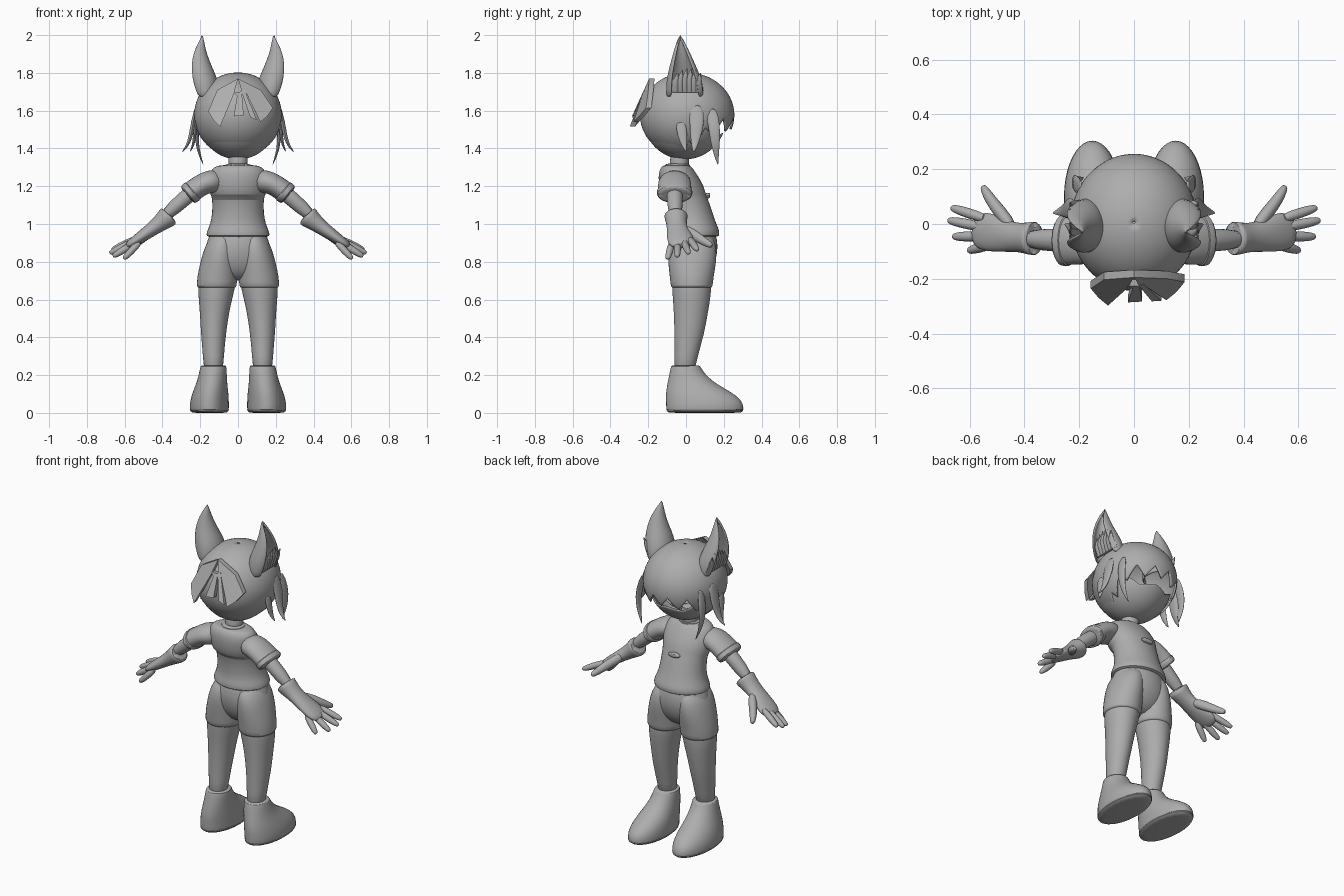
import bpy, bmesh, math
from mathutils import Vector as V

grey = bpy.data.materials.new("plain grey")
grey.diffuse_color = (0.42, 0.42, 0.42, 1)


def finish(name, bm, mirror=False, subsurf=1, thick=0, angle=50):
    bmesh.ops.recalc_face_normals(bm, faces=bm.faces)
    me = bpy.data.meshes.new(name)
    bm.to_mesh(me)
    bm.free()
    ob = bpy.data.objects.new(name, me)
    bpy.context.collection.objects.link(ob)
    me.materials.append(grey)
    bpy.context.view_layer.objects.active = ob
    ob.select_set(True)
    bpy.ops.object.shade_smooth_by_angle(angle=math.radians(angle))
    ob.select_set(False)
    if mirror:
        ob.modifiers.new("mirror", 'MIRROR').use_mirror_merge = False
    if thick:
        s = ob.modifiers.new("thickness", 'SOLIDIFY')
        s.thickness, s.offset = thick, -1
    if subsurf:
        m = ob.modifiers.new("smooth", 'SUBSURF')
        m.levels = m.render_levels = subsurf
    return ob


def skin(bm, rows, closed=True, caps=True):
    """Join rows of points into a surface."""
    vs = [[bm.verts.new(p) for p in r] for r in rows]
    n = len(rows[0])
    for a, b in zip(vs, vs[1:]):
        for i in range(n if closed else n - 1):
            j = (i + 1) % n
            bm.faces.new((a[i], a[j], b[j], b[i]))
    if caps:
        bm.faces.new(vs[0])
        bm.faces.new(vs[-1])


def oval(c, u, v, n=20, a0=0, a1=360):
    closed = a1 - a0 == 360
    steps = n if closed else n - 1
    angs = [math.radians(a0 + (a1 - a0) * i / steps) for i in range(n)]
    return [V(c) + V(u) * math.cos(a) + V(v) * math.sin(a) for a in angs]


def stack(name, rings, **kw):
    """Horizontal rings: x, y, z, x radius, y radius."""
    bm = bmesh.new()
    skin(bm, [oval((x, y, z), (rx, 0, 0), (0, ry, 0)) for x, y, z, rx, ry in rings])
    return finish(name, bm, **kw)


def add_tube(bm, pts, n=12, ref=(0, 1, 0)):
    """Tube along points: x, y, z, radius along ref, other radius."""
    P = [V(p[:3]) for p in pts]
    rows = []
    for i, p in enumerate(pts):
        t = (P[min(i + 1, len(P) - 1)] - P[max(i - 1, 0)]).normalized()
        u = (V(ref) - t * t.dot(V(ref))).normalized()
        rows.append(oval(P[i], u * p[3], t.cross(u) * p[4], n))
    skin(bm, rows)


def tube(name, pts, n=16, ref=(0, 1, 0), **kw):
    bm = bmesh.new()
    add_tube(bm, pts, n, ref)
    return finish(name, bm, mirror=True, **kw)


# legs, shorts and hips
stack("leg", [(.13, -.01, .2, .05, .055), (.13, 0, .3, .056, .062), (.13, .018, .42, .067, .08),
              (.125, .025, .52, .077, .09), (.12, .03, .6, .089, .1), (.111, .03, .69, .104, .108),
              (.1, .03, .78, .09, .1)], mirror=True)
stack("shorts_leg", [(.113, .03, .66, .1, .106), (.113, .03, .665, .107, .112), (.11, .03, .72, .108, .117),
                     (.1, .033, .8, .1, .13), (.09, .033, .88, .088, .132), (.075, .035, .96, .06, .1)],
      mirror=True)
stack("hips", [(0, .03, .7, .08, .05), (0, .035, .75, .16, .1), (0, .037, .82, .19, .128),
               (0, .037, .89, .172, .134), (0, .04, .95, .15, .12), (0, .03, 1, .13, .1)])

# boots, with toes turned slightly outward
stack("boot", [(.15, .1, 0, .085, .19), (.152, .1, .003, .106, .208), (.152, .1, .05, .105, .208),
               (.148, .082, .09, .1, .192), (.143, .05, .13, .09, .155), (.137, .02, .17, .08, .117),
               (.132, .002, .22, .073, .088), (.13, -.002, .25, .069, .078), (.13, -.002, .252, .06, .068)],
      mirror=True)
stack("boot_sole", [(.152, .1, 0, .1, .205), (.152, .1, .02, .108, .21), (.152, .1, .022, .1, .2)], mirror=True)

# shirt with flared hem and raised yoke
stack("shirt", [(0, .035, .93, .155, .125), (0, .038, .935, .172, .14), (0, .04, .965, .166, .14),
                (0, .037, 1.0, .148, .125), (0, .025, 1.06, .137, .117), (0, .008, 1.14, .138, .107),
                (0, -.012, 1.148, .147, .122), (0, -.024, 1.2, .156, .12), (0, -.04, 1.25, .156, .108),
                (0, -.05, 1.288, .143, .092), (0, -.05, 1.31, .115, .075), (0, -.05, 1.312, .07, .06)])
stack("collar", [(0, -.045, 1.29, .08, .078), (0, -.045, 1.318, .068, .066), (0, -.045, 1.32, .05, .05)])
stack("neck", [(0, -.038, 1.27, .056, .056), (0, -.036, 1.33, .05, .05), (0, -.025, 1.42, .05, .05)])

# chest badge
bm = bmesh.new()
skin(bm, [oval((0, y, 1.15), (rx, 0, 0), (0, 0, rz), 12)
          for y, rx, rz in ((.1, .042, .016), (.122, .042, .016), (.128, .036, .011))])
finish("badge", bm)

# sleeves, arms, gloves
tube("sleeve", [(.09, -.055, 1.225, .07, .06), (.15, -.06, 1.227, .088, .064), (.2, -.06, 1.205, .09, .058),
                (.262, -.06, 1.158, .092, .059), (.268, -.06, 1.153, .092, .059), (.266, -.06, 1.155, .078, .048)])
tube("sleeve_cuff", [(.235, -.06, 1.178, .09, .056), (.237, -.06, 1.176, .097, .063),
                     (.267, -.06, 1.154, .097, .062), (.268, -.06, 1.153, .08, .05)])
tube("arm", [(.2, -.06, 1.2, .05, .045), (.28, -.06, 1.14, .042, .041), (.4, -.055, 1.03, .038, .038)])
tube("glove", [(.363, -.053, 1.046, .045, .042), (.36, -.053, 1.048, .063, .06), (.373, -.053, 1.036, .063, .059),
               (.42, -.05, .998, .052, .043), (.47, -.044, .962, .06, .036), (.525, -.03, .923, .073, .031),
               (.565, -.024, .896, .068, .025), (.59, -.022, .88, .045, .016)])
bm = bmesh.new()
for a, b in [((.55, .022, .918), (.668, .06, .862)), ((.56, -.01, .905), (.68, .014, .845)),
             ((.555, -.045, .895), (.662, -.046, .828)), ((.525, -.075, .9), (.605, -.098, .815))]:
    a, b = V(a), V(b)
    add_tube(bm, [(*a.lerp(b, t), r, r) for t, r in ((-.1, .016), (.3, .021), (.8, .018), (.97, .012), (1, .006))], 10)
add_tube(bm, [(.44, -.02, .98, .03, .025), (.49, .045, .94, .03, .026), (.525, .09, .91, .024, .022),
              (.548, .13, .888, .018, .016), (.552, .14, .884, .008, .008)], 10, (0, 0, 1))
finish("fingers", bm, mirror=True)


# head shells: polar limits depend on degrees away from the face direction
def lookup(table, d):
    for (d0, v0), (d1, v1) in zip(table, table[1:]):
        if d <= d1:
            return v0 + (v1 - v0) * (d - d0) / (d1 - d0)
    return table[-1][1]


def shell(name, c, r, top, bottom, thick):
    bm = bmesh.new()
    rows = []
    for k in range(25):
        row = []
        for i in range(120):
            a = math.radians(i * 3)
            d = abs((i * 3 + 180) % 360 - 180)
            t0, t1 = lookup(top, d), lookup(bottom, d)
            th = math.radians(t0 + (t1 - t0) * k / 24)
            row.append((c[0] + r[0] * math.sin(th) * math.sin(a), c[1] + r[1] * math.sin(th) * math.cos(a),
                        c[2] + r[2] * math.cos(th)))
        rows.append(row)
    skin(bm, rows, caps=False)
    return finish(name, bm, subsurf=0, thick=thick)


shell("hair", (0, .006, 1.577), (.232, .25, .225), [(0, 1), (180, 1)],
      [(0, 110), (12, 94), (27, 113), (39, 95), (54, 118), (66, 108), (78, 138), (87, 128),
       (99, 155), (108, 150), (120, 176), (180, 179)], .012)
shell("face", (0, -.008, 1.568), (.214, .222, .226), [(0, 113), (30, 118), (60, 100), (90, 85), (180, 85)],
      [(0, 179), (180, 179)], .008)

# hair locks beside the face
bm = bmesh.new()
for pts in [
    [(.215, .05, 1.64, .04, .008), (.238, .06, 1.54, .045, .013), (.25, .05, 1.46, .03, .012),
     (.27, .045, 1.41, .017, .008), (.298, .04, 1.38, .002, .002)],
    [(.19, .13, 1.62, .035, .008), (.218, .15, 1.52, .035, .012), (.218, .155, 1.43, .027, .01),
     (.205, .16, 1.37, .015, .007), (.182, .17, 1.31, .002, .002)],
    [(.22, -.03, 1.55, .03, .008), (.23, -.02, 1.47, .03, .01), (.235, -.01, 1.42, .016, .008),
     (.255, 0, 1.38, .002, .002)]]:
    add_tube(bm, pts, 8)
finish("side_locks", bm, mirror=True)

# ears: cupped shells opening outward
bm = bmesh.new()
skin(bm, [oval((x, y, z), (rx, 0, 0), (0, ry, 0), 17, 48, 312) for x, y, z, rx, ry in
          [(.17, -.005, 1.67, .065, .1), (.183, -.008, 1.74, .085, .1), (.2, -.014, 1.81, .074, .08),
           (.21, -.02, 1.87, .056, .058), (.206, -.025, 1.93, .034, .036), (.195, -.03, 1.975, .014, .016),
           (.188, -.03, 2.0, .002, .002)]], closed=False, caps=False)
finish("ear", bm, mirror=True, thick=.012)

# fur tufts inside the ears
bm = bmesh.new()
for i in range(6):
    y = -.055 + .024 * i
    h = .05 + .035 * math.sin(math.pi * (i + .5) / 6)
    add_tube(bm, [(.2, y, 1.7, .024, .014), (.222, y, 1.73 + h * .4, .02, .014),
                  (.235, y + .012, 1.74 + h, .002, .002)], 6)
finish("ear_fur", bm, mirror=True, subsurf=0)

# fan shaped ornament on the back of the head
bm = bmesh.new()
for outline in [
    [(0, 1.77), (-.11, 1.71), (-.158, 1.595), (-.13, 1.55), (-.095, 1.515), (-.025, 1.68)],
    [(-.025, 1.7), (-.005, 1.68), (-.022, 1.57), (.03, 1.575), (.02, 1.7)],
    [(.01, 1.7), (.022, 1.69), (.065, 1.565), (.1, 1.55), (.035, 1.71)],
    [(0, 1.77), (.02, 1.7), (.045, 1.69), (.118, 1.54), (.155, 1.57), (.185, 1.615), (.12, 1.71)]]:
    skin(bm, [[(x, -.195 - (1.77 - z) * .46 + x * x * 1.6 + dy, z) for x, z in outline] for dy in (0, .028)])
finish("back_ornament", bm, subsurf=0, angle=30)
